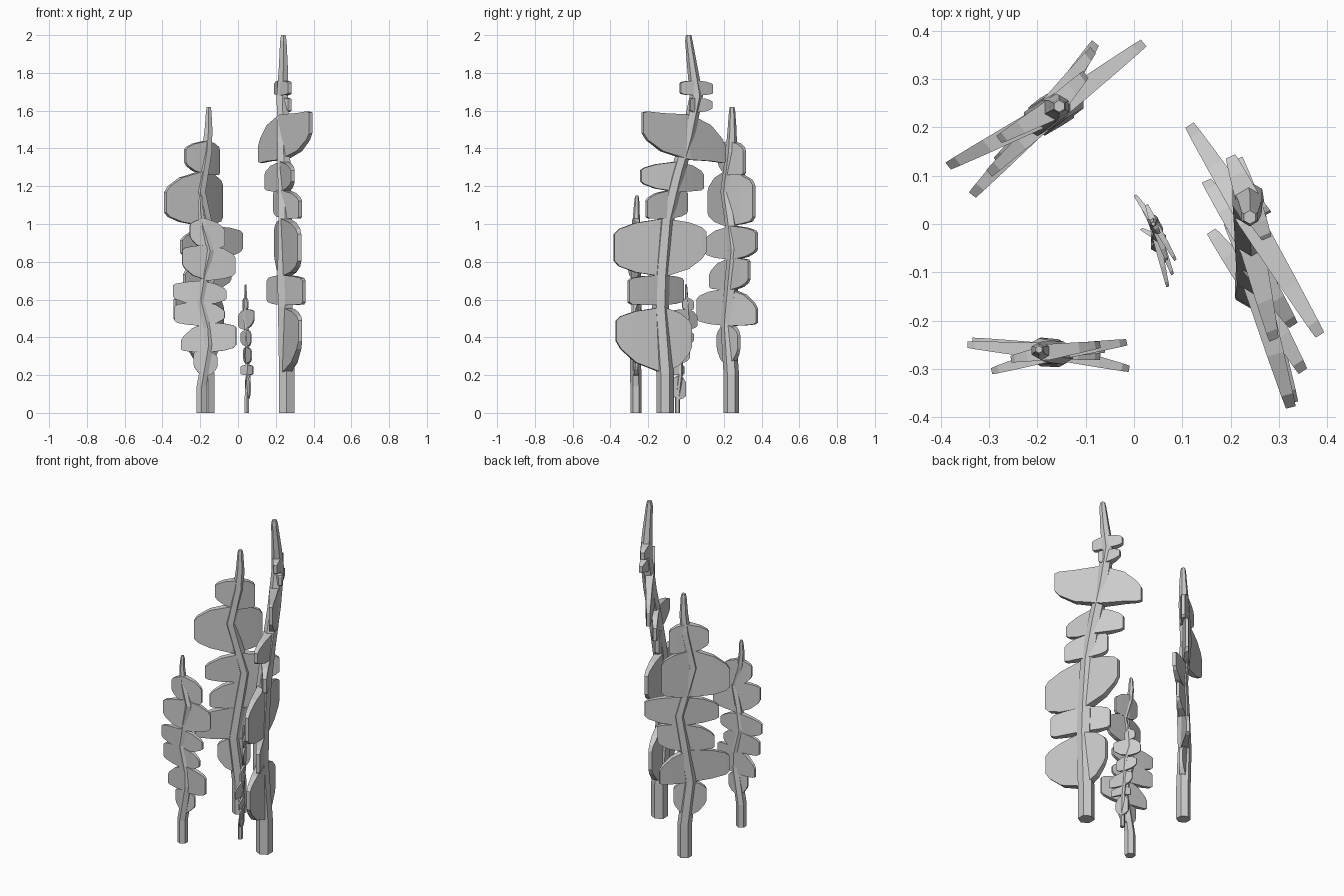
import bpy, bmesh, math
from mathutils import Vector


def finish(name, bm):
    bmesh.ops.recalc_face_normals(bm, faces=bm.faces[:])
    me = bpy.data.meshes.new(name)
    bm.to_mesh(me)
    bm.free()
    ob = bpy.data.objects.new(name, me)
    bpy.context.collection.objects.link(ob)
    return ob


def loft(bm, rings):
    """Skin closed rings of points and cap both ends."""
    vs = [[bm.verts.new(p) for p in r] for r in rings]
    n = len(vs[0])
    for a, b in zip(vs, vs[1:]):
        for i in range(n):
            j = (i + 1) % n
            bm.faces.new((a[i], a[j], b[j], b[i]))
    bm.faces.new(vs[0])
    bm.faces.new(vs[-1])


def stem(name, path, r):
    """Six-sided wavy stalk; path rows are x, y, z, radius factor."""
    bm = bmesh.new()
    loft(bm, [[(x + r * f * math.sin(k * math.pi / 3),
                y + r * f * math.cos(k * math.pi / 3), z) for k in range(6)]
              for x, y, z, f in path])
    finish(name, bm)


def at_height(path, z):
    for a, b in zip(path, path[1:]):
        if a[2] <= z <= b[2]:
            return Vector(a[:2]).lerp(Vector(b[:2]), (z - a[2]) / (b[2] - a[2]))


def blade(name, path, r, leaf):
    """Flat leaf pair through the stalk: two end points, root z range, tip z ranges."""
    x0, y0, x1, y1, z0, z1, la, lb, ra, rb = leaf
    mid = at_height(path, (z0 + z1) / 2)
    e0, e1 = Vector((x0, y0)), Vector((x1, y1))
    d = (e1 - e0).normalized()
    nrm = Vector((-d.y, d.x))

    def ring(p, lo, hi, t):
        a, b = p + nrm * t, p - nrm * t
        return [(a.x, a.y, lo), (b.x, b.y, lo), (b.x, b.y, hi), (a.x, a.y, hi)]

    def half(end, lo, hi):
        s = mid.lerp(end, 0.58)
        m = mid.lerp(end, 0.9)
        ease = lambda k: (z0 + (lo - z0) * k, z1 + (hi - z1) * k)
        h = (hi - lo) * 0.16
        return [ring(s, *ease(0.35), r * 0.38),
                ring(m, *ease(0.8), r * 0.27),
                ring(end, lo + h * 0.5, hi - h * 0.5, r * 0.22)]

    bm = bmesh.new()
    loft(bm, half(e0, la, lb)[::-1] + [ring(mid, z0, z1, r * 0.55)] + half(e1, ra, rb))
    finish(name, bm)


# Stalk paths and leaf pairs for each plant
tall = (0.047, [
    (.258, -.11, 0, 1), (.258, -.11, .21, 1), (.25, -.135, .56, .95), (.248, -.13, .73, .95),
    (.25, -.105, 1.02, .9), (.245, -.05, 1.25, .85), (.24, .01, 1.46, .8), (.235, .055, 1.68, .75),
    (.24, .035, 1.82, .6), (.24, .015, 1.97, .42), (.24, .014, 2, .3)], [
    (.33, -.37, .225, .03, .21, .56, .37, .50, .34, .47),
    (.35, -.305, .16, -.015, .57, .73, .575, .71, .59, .71),
    (.325, -.38, .20, .105, .72, 1.03, .79, .96, .84, .97),
    (.33, -.21, .195, .005, 1.03, 1.18, 1.03, 1.13, 1.06, 1.17),
    (.29, -.24, .15, .09, 1.17, 1.33, 1.22, 1.29, 1.18, 1.27),
    (.385, -.23, .115, .205, 1.34, 1.58, 1.47, 1.60, 1.32, 1.42),
    (.275, .02, .215, .135, 1.59, 1.67, 1.60, 1.66, 1.61, 1.65),
    (.275, -.03, .20, .14, 1.68, 1.76, 1.69, 1.75, 1.69, 1.74)])
broad = (0.041, [
    (-.16, .24, 0, 1), (-.16, .24, .2, 1), (-.185, .222, .47, .95), (-.16, .24, .68, .9),
    (-.135, .257, .87, .85), (-.17, .235, 1.03, .8), (-.20, .215, 1.17, .8),
    (-.165, .24, 1.38, .75), (-.156, .244, 1.5, .58), (-.155, .244, 1.6, .4), (-.155, .244, 1.62, .3)], [
    (-.26, .17, -.11, .28, .25, .47, .34, .42, .33, .42),
    (-.335, .06, -.08, .375, .46, .66, .49, .61, .47, .56),
    (-.285, .13, -.04, .335, .65, .82, .66, .74, .70, .81),
    (-.30, .105, .02, .375, .81, .99, .84, .92, .86, .96),
    (-.385, .12, -.085, .36, .99, 1.28, 1.05, 1.18, 1.02, 1.22),
    (-.28, .175, -.10, .31, 1.26, 1.44, 1.32, 1.40, 1.26, 1.40)])
medium = (0.030, [
    (-.193, -.265, 0, 1), (-.193, -.265, .14, 1), (-.155, -.268, .36, .95), (-.16, -.265, .45, .9),
    (-.197, -.262, .6, .85), (-.175, -.265, .74, .8), (-.147, -.267, .86, .8),
    (-.187, -.264, .99, .7), (-.198, -.262, 1.07, .55), (-.197, -.26, 1.135, .4), (-.197, -.26, 1.15, .25)], [
    (-.235, -.27, -.11, -.262, .19, .33, .25, .32, .24, .30),
    (-.30, -.25, -.01, -.30, .32, .48, .33, .39, .35, .46),
    (-.335, -.242, -.07, -.275, .46, .59, .48, .57, .50, .54),
    (-.345, -.25, -.06, -.26, .57, .70, .61, .68, .60, .65),
    (-.295, -.305, -.015, -.245, .70, .89, .78, .87, .73, .83),
    (-.255, -.28, -.07, -.25, .87, 1.03, .93, 1.0, .88, .97)])
small = (0.014, [
    (.047, -.045, 0, 1), (.047, -.045, .08, 1), (.055, -.03, .2, .95), (.046, -.03, .3, .9),
    (.05, -.015, .42, .85), (.038, .01, .5, .8), (.04, .005, .58, .7), (.04, 0, .67, .45), (.04, 0, .68, .3)], [
    (.065, -.08, .04, .0, .07, .20, .11, .16, .09, .16),
    (.08, -.105, .015, -.01, .20, .255, .205, .245, .205, .245),
    (.07, -.13, .03, .02, .26, .35, .28, .33, .29, .33),
    (.068, -.075, .015, .04, .35, .44, .37, .42, .38, .42),
    (.086, -.075, .002, .06, .44, .55, .49, .54, .46, .51),
    (.052, -.02, .026, .04, .54, .61, .56, .59, .55, .59)])

for label, (rad, path, leaves) in {"tall": tall, "broad": broad,
                                   "medium": medium, "small": small}.items():
    stem(label + "_stalk", path, rad)
    for i, leaf in enumerate(leaves, 1):
        blade(f"{label}_leaf_pair_{i}", path, rad, leaf)
